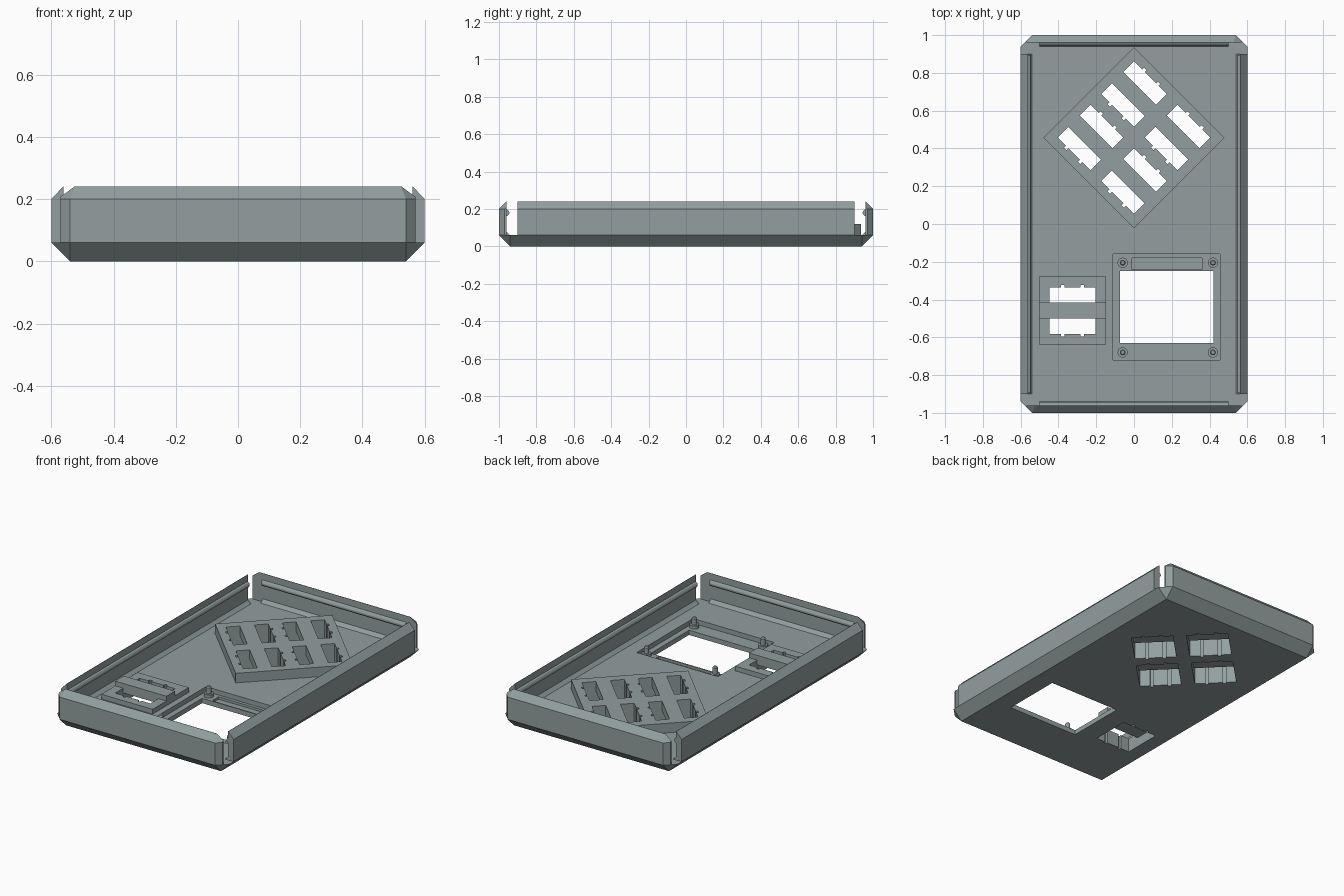
import bpy, bmesh, math
from mathutils import Matrix, Vector

if "Cube" in bpy.data.objects:
    bpy.data.objects.remove(bpy.data.objects["Cube"])

grey = bpy.data.materials.new("blue_grey_plastic")
grey.diffuse_color = (0.29, 0.345, 0.345, 1)
grey.use_nodes = True
grey.node_tree.nodes["Principled BSDF"].inputs["Base Color"].default_value = grey.diffuse_color


def make(name, bm):
    bmesh.ops.remove_doubles(bm, verts=bm.verts, dist=1e-5)
    bmesh.ops.recalc_face_normals(bm, faces=bm.faces)
    me = bpy.data.meshes.new(name)
    bm.to_mesh(me)
    bm.free()
    me.materials.append(grey)
    ob = bpy.data.objects.new(name, me)
    bpy.context.collection.objects.link(ob)
    return ob


def loft(name, rings):
    """Solid through a stack of matching point rings."""
    bm = bmesh.new()
    vs = [[bm.verts.new(p) for p in r] for r in rings]
    n = len(vs[0])
    bm.faces.new(vs[0][::-1])
    bm.faces.new(vs[-1])
    for a, b in zip(vs, vs[1:]):
        for i in range(n):
            bm.faces.new((a[i], a[(i + 1) % n], b[(i + 1) % n], b[i]))
    bmesh.ops.dissolve_degenerate(bm, dist=1e-5, edges=bm.edges)
    return make(name, bm)


def prism(name, pts, z0, z1, mat=Matrix()):
    return loft(name, [[mat @ Vector((x, y, z)) for x, y in pts] for z in (z0, z1)])


def rect(x0, x1, y0, y1):
    return [(x0, y0), (x1, y0), (x1, y1), (x0, y1)]


def octagon(hx, hy, c, z):
    q = [(hx, hy - c), (hx - c, hy), (c - hx, hy), (-hx, hy - c),
         (-hx, c - hy), (c - hx, -hy), (hx - c, -hy), (hx, c - hy)]
    return [(x, y, z) for x, y in q]


def cut(ob, cutters):
    """Subtract each cutter, then discard it."""
    for c in cutters:
        m = ob.modifiers.new("cut", 'BOOLEAN')
        m.operation, m.solver, m.object = 'DIFFERENCE', 'EXACT', c
        bpy.context.view_layer.update()
        dg = bpy.context.evaluated_depsgraph_get()
        me = bpy.data.meshes.new_from_object(ob.evaluated_get(dg))
        ob.modifiers.clear()
        ob.data = me
        bpy.data.objects.remove(c)


# Shell: bevelled tray
shell = loft("tray_shell", [octagon(0.54, 0.94, 0, 0), octagon(0.6, 1, 0.06, 0.06),
                            octagon(0.6, 1, 0.06, 0.2), octagon(0.562, 0.962, 0.038, 0.24)])
cavity = loft("cavity", [[(x, y, z) for x, y in rect(-hx, hx, -hy, hy)] for hx, hy, z in
                         ((0.54, 0.94, 0.06), (0.56, 0.96, 0.08), (0.56, 0.96, 0.3))])
cut(shell, [cavity])

# Open slots at the four corners
slots = []
for sx in (-1, 1):
    for sy in (-1, 1):
        ell = [(0.5, 0.9), (0.7, 0.9), (0.7, 1.1), (0.57, 1.1), (0.57, 0.96), (0.5, 0.96)]
        slots.append(prism("slot", [(sx * x, sy * y) for x, y in ell], 0.06, 0.3))
cut(shell, slots)

# Display recess, window and connector pocket
cut(shell, [prism("recess", rect(-0.11, 0.455, -0.72, -0.16), 0.03, 0.2),
            prism("window", rect(-0.075, 0.42, -0.63, -0.25), -0.1, 0.2),
            prism("pocket", rect(-0.01, 0.36, -0.242, -0.18), 0.015, 0.2)])

# Switch openings: rectangles with two notches on the outer side
HL, HW, PITCH = 0.1225, 0.04, 0.0825


def notched_edge(y):
    pts = [(HL, y)]
    for x in (0.052, -0.052):
        pts += [(x + 0.009, y), (x + 0.009, y + 0.014), (x - 0.009, y + 0.014), (x - 0.009, y)]
    return pts + [(-HL, y)]


def flip(pts):
    return [(-x, -y) for x, y in pts]


top_edge = notched_edge(PITCH + HW)
slot_shape = [(-HL, PITCH - HW), (HL, PITCH - HW)] + top_edge
pair_shape = top_edge + flip(top_edge)


def switch_pair(plate, mat):
    cut(shell, [prism("pair_opening", pair_shape, -0.1, 0.062, mat)])
    cut(plate, [prism("slot_opening", s, -0.1, 0.3, mat) for s in (slot_shape, flip(slot_shape))])


# Diamond switch plate with four pairs
turn = Matrix.Translation((0, 0.457, 0)) @ Matrix.Rotation(-math.pi / 4, 4, 'Z')
h = 0.339
diamond = prism("diamond_switch_plate", rect(-h, h, -h, h), 0.06, 0.12, turn)
for u in (-0.163, 0.163):
    for v in (-0.163, 0.163):
        switch_pair(diamond, turn @ Matrix.Translation((v, u, 0)))

# Small switch plate with a raised centre bar
place = Matrix.Translation((-0.325, -0.459, 0))
small = prism("small_switch_plate", rect(-0.178, 0.178, -0.18, 0.18), 0.06, 0.09, place)
switch_pair(small, place)
prism("small_plate_bar", rect(-0.178, 0.178, -0.0425, 0.0425), 0.09, 0.12, place)

# Display mounting pegs
for i, (x, y) in enumerate([(-0.06, -0.205), (0.418, -0.205), (-0.06, -0.68), (0.418, -0.68)]):
    rings = []
    for r, z in ((0.027, 0.03), (0.027, 0.05), (0.015, 0.05), (0.015, 0.088), (0.010, 0.094)):
        rings.append([(x + r * math.cos(k * math.pi / 10), y + r * math.sin(k * math.pi / 10), z)
                      for k in range(20)])
    loft(f"mounting_peg_{i + 1}", rings)

# Snap ridges along the inside of each wall
prof = [(0.002, 0.160), (-0.009, 0.166), (-0.015, 0.176), (-0.015, 0.184), (-0.009, 0.194), (0.002, 0.200)]
for s in (-1, 1):
    side = "right" if s > 0 else "left"
    end = "back" if s > 0 else "front"
    loft(f"{side}_snap_ridge", [[(s * (0.56 + d), y, z) for d, z in prof] for y in (-0.895, 0.895)])
    loft(f"{end}_snap_ridge", [[(x, s * (0.96 + d), z) for d, z in prof] for x in (-0.5, 0.5)])

# Smooth only the round pegs
for ob in list(bpy.data.objects):
    if ob.name.startswith("mounting_peg"):
        bpy.ops.object.select_all(action='DESELECT')
        ob.select_set(True)
        bpy.context.view_layer.objects.active = ob
        bpy.ops.object.shade_smooth_by_angle(angle=math.radians(30))
